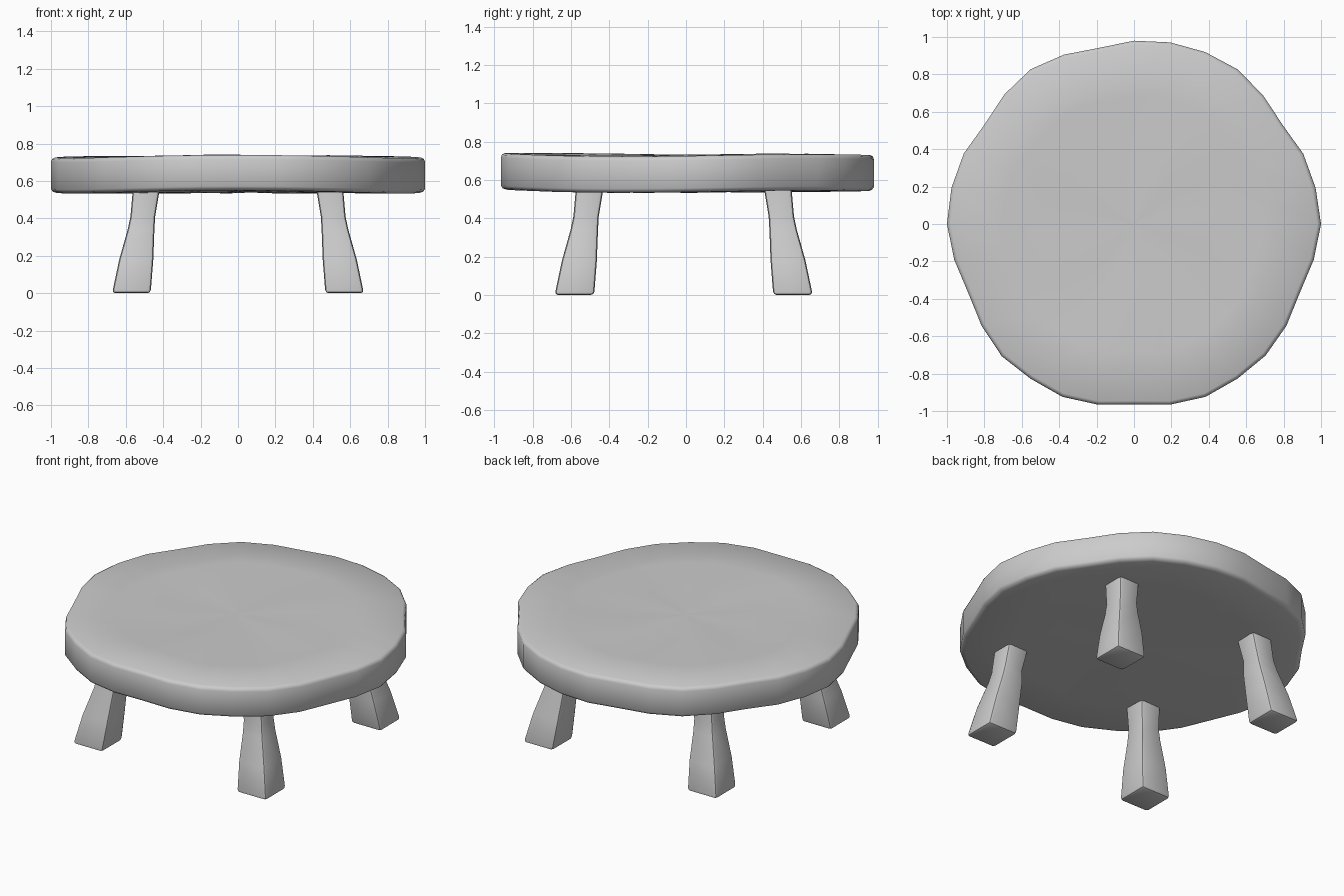
import bpy, bmesh
from math import sin, cos, tau

if "Cube" in bpy.data.objects:
    bpy.data.objects.remove(bpy.data.objects["Cube"])


def skin(name, rings, bevel=0.0):
    """Bridge equal-length rings of points into a capped solid."""
    bm = bmesh.new()
    loops = [[bm.verts.new(p) for p in ring] for ring in rings]
    n = len(loops[0])
    for a, b in zip(loops, loops[1:]):
        for i in range(n):
            j = (i + 1) % n
            bm.faces.new((a[i], a[j], b[j], b[i]))
    caps = [bm.faces.new(loops[0][::-1]), bm.faces.new(loops[-1])]
    if bevel:
        # soften the long corners and the foot edges
        edges = {e for f in bm.faces if f not in caps for e in f.edges
                 if abs(e.verts[0].co.z - e.verts[1].co.z) > 0.01}
        edges |= set(caps[0].edges)
        bmesh.ops.bevel(bm, geom=list(edges), offset=bevel, segments=2,
                        profile=0.5, affect='EDGES')
    bmesh.ops.recalc_face_normals(bm, faces=bm.faces[:])
    mesh = bpy.data.meshes.new(name)
    bm.to_mesh(mesh)
    bm.free()
    ob = bpy.data.objects.new(name, mesh)
    bpy.context.collection.objects.link(ob)
    bpy.ops.object.select_all(action='DESELECT')
    ob.select_set(True)
    bpy.context.view_layer.objects.active = ob
    bpy.ops.object.shade_smooth_by_angle(angle=0.7)
    return ob


# Table top: hand-hewn 32-sided disc with slightly uneven rim and faces
radii = [1.0, .99, .98, .955, .975, .995, .995, .99,
         .98, .96, .98, .995, .98, .96, .985, .995,
         1.0, .98, .96, .98, 1.0, .995, 1.0, .985,
         .965, .985, 1.0, .995, .995, .98, .96, .98]
profile = [(.02, .54), (.35, .537), (.7, .54), (.97, .541), (.99, .548), (1, .562),
           (1, .708), (.994, .722), (.98, .73), (.7, .732), (.35, .73), (.02, .731)]


def top_point(i, scale, z):
    a = tau * i / len(radii)
    wave = (.005 * sin(3 * a) - .005 * cos(2 * a)) * scale
    ripple = .004 * sin(5 * a + 6 * scale) * scale * (1 - scale) * 4
    r = radii[i] * scale
    return (r * cos(a), r * sin(a), z + wave + ripple)


skin("table_top", [[top_point(i, s, z) for i in range(len(radii))] for s, z in profile])

# Legs: square sections splaying outward towards the foot (inner, outer, height)
sections = [(.467, .673, 0), (.453, .635, .18), (.447, .59, .34),
            (.443, .575, .41), (.418, .562, .56)]
for sy, side in ((-1, "front"), (1, "back")):
    for sx, hand in ((-1, "left"), (1, "right")):
        skin(f"{side}_{hand}_leg",
             [[(sx * x, sy * y - .012, z) for x, y in ((a, a), (b, a), (b, b), (a, b))]
              for a, b, z in sections], bevel=.018)
